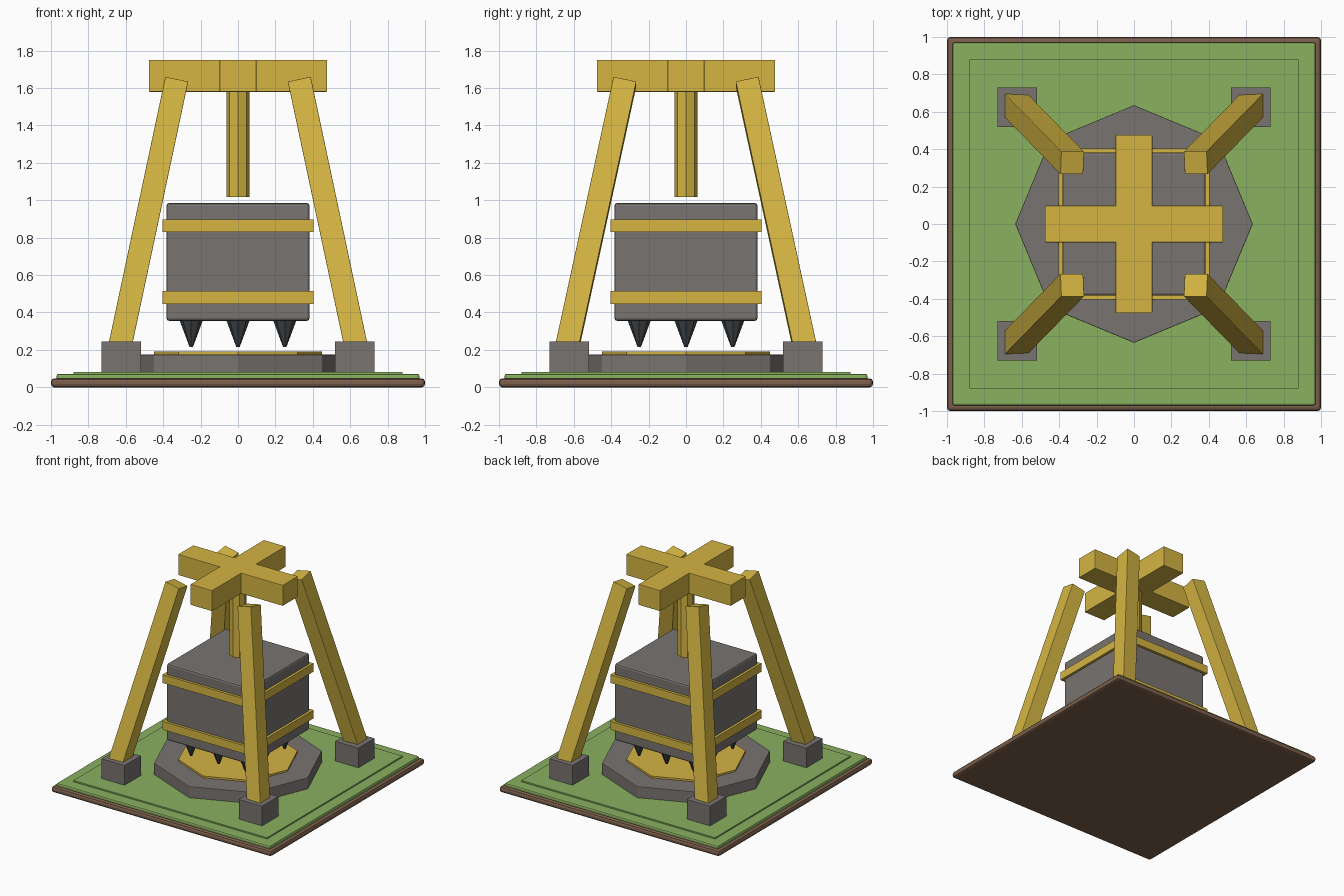
import bpy
from math import radians

cube = bpy.data.objects.get("Cube")
if cube:
    bpy.data.objects.remove(cube, do_unlink=True)


def material(name, rgb):
    m = bpy.data.materials.new(name)
    m.use_nodes = True
    m.diffuse_color = (*rgb, 1)
    m.node_tree.nodes["Principled BSDF"].inputs["Base Color"].default_value = (*rgb, 1)
    return m


GOLD = material("golden wood", (0.66, 0.46, 0.055))
STONE = material("grey stone", (0.19, 0.173, 0.162))
GRASS = material("grass green", (0.255, 0.44, 0.115))
EARTH = material("earth brown", (0.2, 0.115, 0.07))
IRON = material("dark iron", (0.055, 0.062, 0.07))


def finish(obj, name, mat, bevel):
    obj.name = name
    obj.data.materials.append(mat)
    if bevel:
        mod = obj.modifiers.new("edge bevel", "BEVEL")
        mod.width = bevel
        mod.segments = 2
    return obj


def box(name, mat, size, centre, rotation=(0, 0, 0), bevel=0):
    bpy.ops.mesh.primitive_cube_add(size=1, location=centre, rotation=rotation)
    obj = bpy.context.object
    obj.scale = size
    bpy.ops.object.transform_apply(location=False, rotation=False, scale=True)
    return finish(obj, name, mat, bevel)


def slab(name, mat, half, low, high, bevel=0):
    return box(name, mat, (2 * half, 2 * half, high - low), (0, 0, (low + high) / 2), bevel=bevel)


def prism(name, mat, bottom, top, low, high, x=0, y=0, bevel=0):
    bpy.ops.mesh.primitive_cone_add(vertices=8, radius1=bottom, radius2=top, depth=high - low,
                                    location=(x, y, (low + high) / 2))
    return finish(bpy.context.object, name, mat, bevel)


# Ground layers
slab("earth_base", EARTH, 1.0, 0, 0.048, 0.018)
slab("grass_layer", GRASS, 0.97, 0.04, 0.072, 0.01)
slab("grass_inset", GRASS, 0.88, 0.06, 0.083)

# Octagonal anvil and its gold plate
prism("stone_anvil", STONE, 0.635, 0.635, 0.07, 0.175, bevel=0.004)
prism("anvil_plate", GOLD, 0.45, 0.45, 0.17, 0.19)

# Four footings with leaning legs
lean = radians(12)
for side, sx in (("left", 1), ("right", -1)):
    for end, sy in (("front", -1), ("back", 1)):
        box(f"{end}_{side}_footing", STONE, (0.212, 0.212, 0.175),
            (0.625 * sx, 0.625 * sy, 0.1575), bevel=0.003)
        box(f"{end}_{side}_leg", GOLD, (0.125, 0.125, 1.5),
            (0.4825 * sx, 0.4825 * sy, 0.9175), (lean * sy, -lean * sx, 0), bevel=0.003)

# Crossed top beams and the hanging post
box("cross_beam_x", GOLD, (0.952, 0.196, 0.17), (0, 0, 1.665), bevel=0.003)
box("cross_beam_y", GOLD, (0.196, 0.952, 0.17), (0, 0, 1.665), bevel=0.003)
prism("hanging_post", GOLD, 0.0625, 0.0625, 1.018, 1.62)

# Crushing block with two bands
slab("crusher_block", STONE, 0.383, 0.355, 0.985, 0.015)
slab("lower_band", GOLD, 0.404, 0.446, 0.514)
slab("upper_band", GOLD, 0.404, 0.83, 0.898)

# Spikes under the block
for i in (-1, 0, 1):
    for j in (-1, 0, 1):
        prism("spike", IRON, 0.009, 0.063, 0.215, 0.36, 0.25 * i, 0.25 * j)
